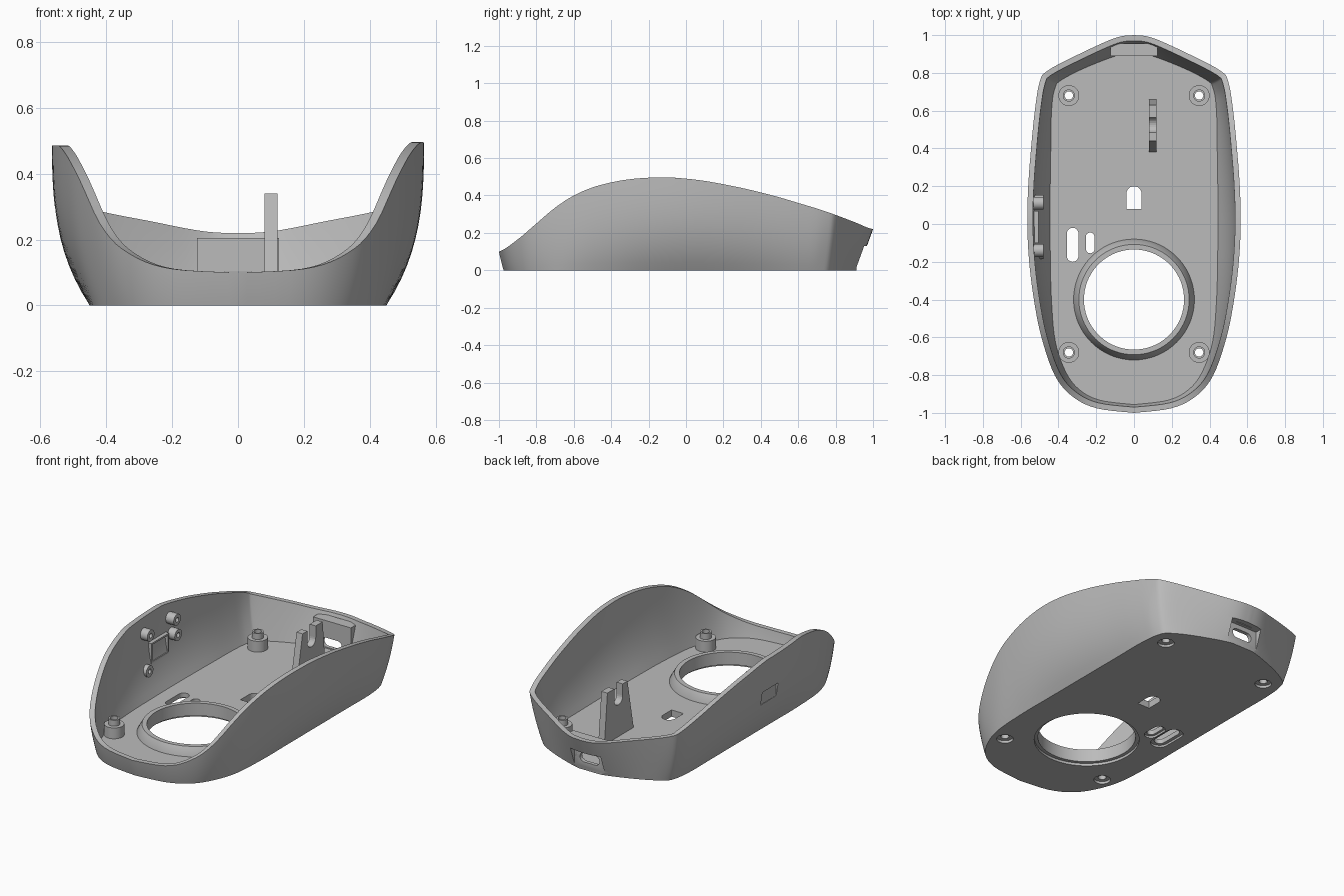
import bpy, bmesh, math
from mathutils import Vector, Matrix

if "Cube" in bpy.data.objects:
    bpy.data.objects.remove(bpy.data.objects["Cube"])

grey = bpy.data.materials.new("shell_grey")
grey.diffuse_color = (0.5, 0.5, 0.5, 1)
grey.use_nodes = True
grey.node_tree.nodes["Principled BSDF"].inputs["Base Color"].default_value = grey.diffuse_color
FLOOR, WALL = 0.04, 0.03


def finish(name, bm):
    bmesh.ops.recalc_face_normals(bm, faces=bm.faces)
    me = bpy.data.meshes.new(name)
    bm.to_mesh(me)
    bm.free()
    me.materials.append(grey)
    ob = bpy.data.objects.new(name, me)
    bpy.context.collection.objects.link(ob)
    return ob


def smooth(ob):
    bpy.ops.object.select_all(action='DESELECT')
    ob.select_set(True)
    bpy.context.view_layer.objects.active = ob
    bpy.ops.object.shade_smooth_by_angle(angle=math.radians(30))


def prism(name, pts, lo, hi, place):
    """Extrude a 2D outline from lo to hi; place(a, b, t) maps it to 3D."""
    bm = bmesh.new()
    a = [bm.verts.new(place(p, q, lo)) for p, q in pts]
    b = [bm.verts.new(place(p, q, hi)) for p, q in pts]
    bm.faces.new(a)
    bm.faces.new(b)
    for i in range(len(a)):
        j = (i + 1) % len(a)
        bm.faces.new((a[i], a[j], b[j], b[i]))
    return finish(name, bm)


def along_z(p, q, t): return (p, q, t)
def along_x(p, q, t): return (t, p, q)
def along_y(p, q, t): return (p, t, q)


def rect(x0, x1, y0, y1):
    return [(x0, y0), (x1, y0), (x1, y1), (x0, y1)]


def arc(cx, cy, r, a0, a1, n=12):
    return [(cx + r * math.cos(math.radians(a0 + (a1 - a0) * i / n)),
             cy + r * math.sin(math.radians(a0 + (a1 - a0) * i / n))) for i in range(n + 1)]


def circle(cx, cy, r, n=48):
    return arc(cx, cy, r, 0, 360, n)[:-1]


def stadium(cx, y0, y1, r):
    return arc(cx, y1 - r, r, 0, 180) + arc(cx, y0 + r, r, 180, 360)


def lathe(name, prof, matrix, n=32):
    """Revolve a closed (radius, height) profile about its own z axis."""
    bm = bmesh.new()
    rings = [[bm.verts.new(matrix @ Vector((r * math.cos(k * math.tau / n),
              r * math.sin(k * math.tau / n), z))) for k in range(n)] for r, z in prof]
    for i in range(len(rings)):
        a, b = rings[i], rings[(i + 1) % len(rings)]
        for k in range(n):
            m = (k + 1) % n
            bm.faces.new((a[k], a[m], b[m], b[k]))
    ob = finish(name, bm)
    smooth(ob)
    return ob


def cut(ob, cutters):
    for c in cutters:
        m = ob.modifiers.new("cut", 'BOOLEAN')
        m.operation, m.solver, m.object = 'DIFFERENCE', 'EXACT', c
    dg = bpy.context.evaluated_depsgraph_get()
    me = bpy.data.meshes.new_from_object(ob.evaluated_get(dg))
    ob.modifiers.clear()
    ob.data = me


def spline(pts, t):
    """Catmull-Rom through equally numbered points."""
    i = min(int(t), len(pts) - 2)
    f = t - i
    p = [Vector(pts[max(0, min(len(pts) - 1, i + k))]) for k in (-1, 0, 1, 2)]
    return 0.5 * (2 * p[1] + (p[2] - p[0]) * f + (2 * p[0] - 5 * p[1] + 4 * p[2] - p[3]) * f * f
                  + (3 * p[1] - p[0] - 3 * p[2] + p[3]) * f ** 3)


# Right half of the rim and base outlines, front to back
RIM = [(0, -1), (.2, -.975), (.33, -.91), (.42, -.8), (.49, -.6), (.53, -.4), (.555, -.2), (.565, 0),
       (.56, .2), (.545, .4), (.525, .6), (.5, .75), (.46, .81), (.3, .895), (.1, .985), (0, 1)]
BASE = [(0, -.975), (.19, -.95), (.31, -.885), (.385, -.78), (.435, -.63), (.45, -.4), (.45, -.2), (.45, 0),
        (.45, .2), (.45, .4), (.45, .6), (.435, .72), (.40, .775), (.28, .84), (.1, .905), (0, .918)]
# Rim height at y = -1, -0.9 ... 1
HEIGHT = [.1, .165, .25, .335, .4, .443, .47, .487, .495, .497, .49, .478, .46,
          .44, .416, .39, .36, .33, .296, .258, .22]
SUB = 5
N = (len(RIM) - 1) * SUB


def rim_height(y):
    t = max(0, min(20, (y + 1) * 10))
    return spline([(h, 0) for h in HEIGHT], t)[0]


cols = []
for side in (1, -1):
    ks = range(N + 1) if side == 1 else range(N - 1, 0, -1)
    for k in ks:
        r, b = spline(RIM, k / SUB), spline(BASE, k / SUB)
        h = rim_height(r.y)
        if side == -1:
            h = min(h, .486)
        power = 3 if r.y < .7 else 3 - 1.8 * min(1, (r.y - .7) / .15)
        cols.append((Vector((r.x * side, r.y)), Vector((b.x * side, b.y)), h, power))


def ring_at(v, z0, inset):
    pts = []
    for r, b, h, p in cols:
        z = z0 + (h - z0) * v
        f = (1 - (1 - z / .52) ** p) / (1 - (1 - h / .52) ** p)
        q = b + (r - b) * f
        pts.append((q, z))
    out = []
    for i, (q, z) in enumerate(pts):
        d = (pts[(i + 1) % len(pts)][0] - pts[i - 1][0]).normalized()
        out.append((q.x - d.y * inset, q.y + d.x * inset, z))
    return out


# Body shell: outer wall, rim, inner wall and floor
bm = bmesh.new()
LV = 12
levels = [ring_at(i / LV, 0, 0) for i in range(LV + 1)]
levels += [ring_at(1 - i / LV, FLOOR, WALL) for i in range(LV + 1)]
rings = [[bm.verts.new(p) for p in lv] for lv in levels]
for a, b in zip(rings, rings[1:]):
    for k in range(len(a)):
        m = (k + 1) % len(a)
        bm.faces.new((a[k], a[m], b[m], b[k]))
bm.faces.new(rings[0])
bm.faces.new(rings[-1])
shell = finish("body_shell", bm)

# Inner block behind the rear port
port = prism("port_block", [(.89, .03), (.9, .03), (.955, .205), (.89, .205)], -.125, .125, along_x)

# Floor openings, rear port and side window
SCREWS = [(x, y) for x in (-.345, .345) for y in (-.68, .68)]
LOW, TOP = -.1, .08
floor_cuts = [prism("cutter", o, LOW, t, along_z) for o, t in (
    [(circle(0, -.4, .285, 72), TOP),
     (stadium(-.325, -.2, -.02, .031), TOP), (stadium(-.325, -.22, 0, .05), .012),
     (stadium(-.232, -.155, -.045, .023), TOP), (stadium(-.232, -.17, -.03, .036), .012),
     (arc(0, .16, .04, 0, 180) + [(-.04, .08), (.04, .08)], TOP)]
    + [(circle(x, y, .045, 32), TOP) for x, y in SCREWS])]
port_cuts = [prism("cutter", rect(-.1, .1, -.1, .13), .912, 1.2, along_y),
             prism("cutter", [(z, x) for x, z in stadium(.075, -.065, .065, .028)], .8, 1.1, along_y)]
window = prism("cutter", rect(-.08, .07, .22, .3), -.7, -.54, along_x)
cut(shell, floor_cuts + port_cuts + [window])
cut(port, port_cuts)
for c in floor_cuts + port_cuts + [window]:
    bpy.data.objects.remove(c)
smooth(shell)
smooth(port)

# Raised collar around the big round opening
lathe("round_collar", [(.265, .015), (.265, .09), (.292, .09), (.32, .04), (.32, .03), (.29, .015)],
      Matrix.Translation((0, -.4, 0)), 72)

# Stepped screw posts
for x, y in SCREWS:
    lathe("screw_post", [(.022, .015), (.022, .14), (.032, .14), (.032, .105), (.055, .105),
                         (.055, .03), (.046, .015)], Matrix.Translation((x, y, 0)))

# Notched upright bracket
prism("wheel_bracket", [(.38, .03), (.66, .03), (.63, .34), (.565, .34)]
      + arc(.525, .27, .04, 0, -180) + [(.485, .34), (.44, .34)], .08, .12, along_x)

# Small bosses and frame on the left inner wall
for y, z, x in ((-.14, .39, -.54), (.11, .39, -.54), (.12, .295, -.535), (-.15, .18, -.515)):
    lathe("wall_boss", [(.014, x), (.014, -.48), (.034, -.48), (.034, x)],
          Matrix.Translation((0, y, z)) @ Matrix(((0, 0, 1), (1, 0, 0), (0, 1, 0))).to_4x4(), 24)
for name, o in (("frame_top", rect(-.1, .07, .31, .32)), ("frame_bottom", rect(-.1, .07, .2, .21)),
                ("frame_front", rect(-.1, -.09, .21, .31)), ("frame_back", rect(.06, .07, .21, .31))):
    prism(name, o, -.53, -.505, along_x)
